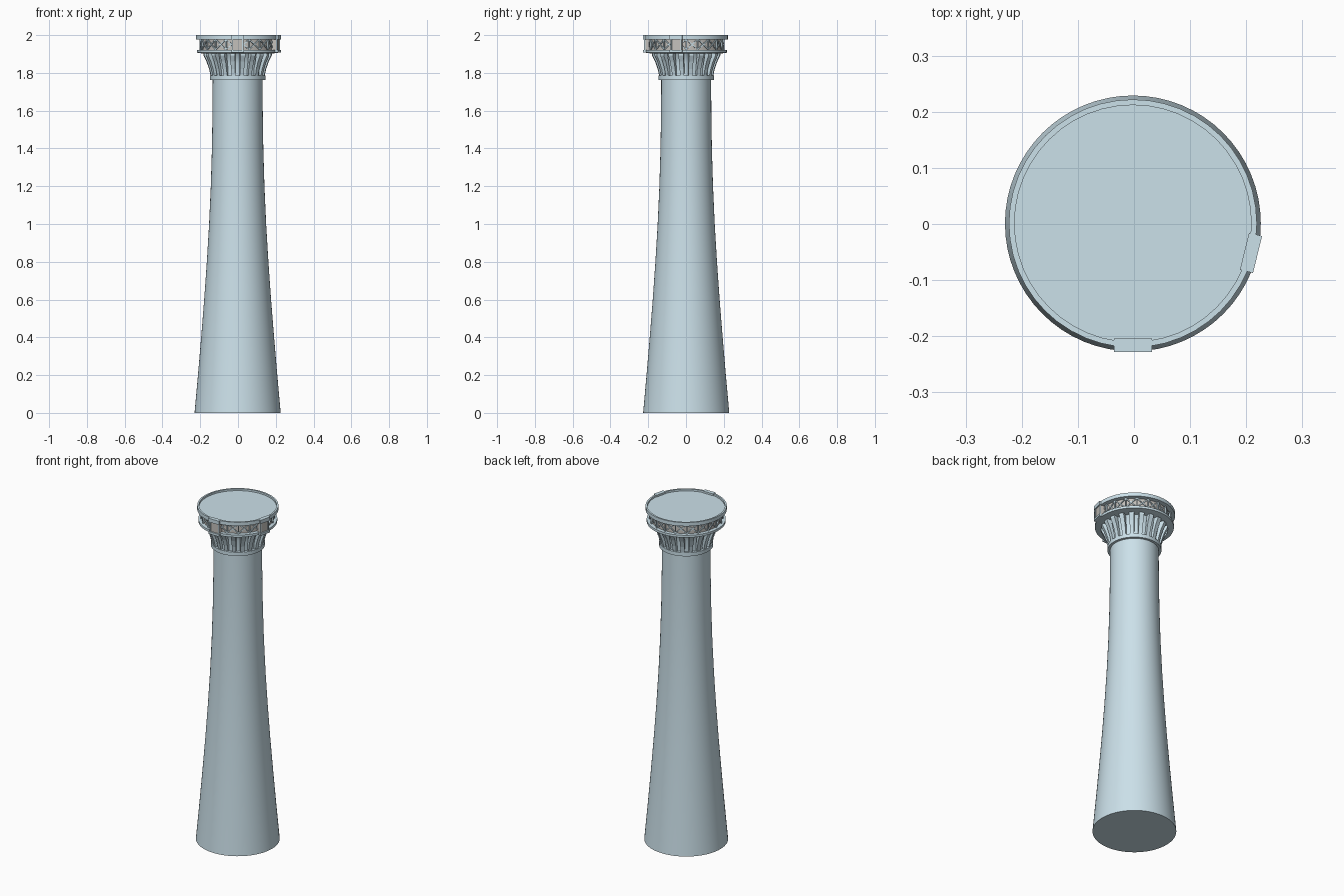
import bpy, bmesh, math
from mathutils import Vector, Matrix

if "Cube" in bpy.data.objects:
    bpy.data.objects.remove(bpy.data.objects["Cube"])

CX, CY = -0.002, 0.001
N = 20  # brackets and gallery panels


def material(name, col):
    m = bpy.data.materials.new(name)
    m.diffuse_color = col
    m.use_nodes = True
    m.node_tree.nodes["Principled BSDF"].inputs["Base Color"].default_value = m.diffuse_color
    return m


BLUE = material("pale_blue", (0.60, 0.75, 0.82, 1))
GREY = material("window_grey", (0.55, 0.53, 0.50, 1))


def finish(name, bm, mat, smooth=False):
    bmesh.ops.recalc_face_normals(bm, faces=bm.faces)
    me = bpy.data.meshes.new(name)
    bm.to_mesh(me)
    bm.free()
    me.materials.append(mat)
    ob = bpy.data.objects.new(name, me)
    ob.location = (CX, CY, 0)
    bpy.context.collection.objects.link(ob)
    if smooth:
        bpy.ops.object.select_all(action='DESELECT')
        bpy.context.view_layer.objects.active = ob
        ob.select_set(True)
        bpy.ops.object.shade_smooth_by_angle(angle=math.radians(30))
    return ob


def lathe(name, profile, mat, segs=48):
    # revolve (r, z) points; r = 0 makes a closed cap
    bm = bmesh.new()
    vs = [bm.verts.new((r, 0, z)) for r, z in profile]
    es = [bm.edges.new(p) for p in zip(vs, vs[1:])]
    bmesh.ops.spin(bm, geom=vs + es, cent=(0, 0, 0), axis=(0, 0, 1),
                   angle=2 * math.pi, steps=segs, use_duplicate=False)
    bmesh.ops.remove_doubles(bm, verts=bm.verts, dist=1e-5)
    return finish(name, bm, mat, True)


def bar(bm, p, q, width, depth):
    # rectangular bar from p to q, depth measured radially
    p, q = Vector(p), Vector(q)
    z = (q - p).normalized()
    mid = (p + q) / 2
    out = Vector((mid.x, mid.y, 0)).normalized()
    y = (out - z * out.dot(z)).normalized()
    x = y.cross(z)
    mat = Matrix((x, y, z)).transposed().to_4x4()
    mat.translation = mid
    bmesh.ops.create_cube(bm, size=1, matrix=mat @ Matrix.Diagonal(
        (width, depth, (q - p).length, 1)))


def polar(r, a, z):
    return (r * math.cos(a), r * math.sin(a), z)


# tapered shaft, with its neck running up behind the brackets
lathe("shaft", [(0, 0), (0.228, 0), (0.210, 0.2), (0.193, 0.4), (0.177, 0.6),
                (0.163, 0.8), (0.151, 1.0), (0.142, 1.2), (0.136, 1.4),
                (0.133, 1.6), (0.132, 1.77), (0.132, 1.85), (0.140, 1.88),
                (0.155, 1.905), (0, 1.905)], BLUE, 64)

# collar, gallery floor, glazed drum and roof with raised rim
lathe("collar", [(0.13, 1.763), (0.147, 1.763), (0.147, 1.785), (0.13, 1.785)], BLUE)
lathe("gallery_floor", [(0, 1.902), (0.182, 1.902), (0.215, 1.907),
                        (0.215, 1.921), (0, 1.921)], BLUE)
lathe("gallery_windows", [(0, 1.92), (0.193, 1.92), (0.193, 1.984), (0, 1.984)], GREY)
lathe("roof", [(0, 1.978), (0.221, 1.978), (0.221, 2.0), (0.211, 2.0),
               (0.211, 1.989), (0, 1.989)], BLUE)

# flaring brackets: one curved fin, repeated around the neck
inner = [(0.128, 1.783), (0.134, 1.82), (0.144, 1.86), (0.155, 1.906)]
outer = [(0.143, 1.783), (0.151, 1.82), (0.165, 1.86), (0.181, 1.892), (0.181, 1.906)]
outline = inner + outer[::-1]
bm = bmesh.new()
for i in range(N):
    a = 2 * math.pi * i / N + math.pi / N
    side = Vector((-math.sin(a), math.cos(a), 0))
    rings = []
    for s in (-1, 1):
        rings.append([bm.verts.new(Vector(polar(r, a, z)) +
                     side * s * (0.010 + (z - 1.783) * 0.03)) for r, z in outline])
    for ring in rings:
        bm.faces.new(ring)
    n = len(outline)
    for k in range(n):
        j = (k + 1) % n
        bm.faces.new((rings[0][k], rings[0][j], rings[1][j], rings[1][k]))
finish("brackets", bm, BLUE)

# crossed lattice and posts over the windows
bm = bmesh.new()
for i in range(N):
    a = 2 * math.pi * i / N
    b = a + 2 * math.pi / N
    bar(bm, polar(0.199, a, 1.92), polar(0.199, a, 1.98), 0.006, 0.008)
    bar(bm, polar(0.199, a, 1.923), polar(0.199, b, 1.978), 0.006, 0.006)
    bar(bm, polar(0.199, b, 1.923), polar(0.199, a, 1.978), 0.006, 0.006)
finish("lattice", bm, BLUE)


# two projecting bays: grey box between blue floor and roof slabs
def bay(name, deg):
    a = math.radians(deg)
    parts = (("floor", 0.068, 0.229, 1.907, 1.921, BLUE),
             ("window", 0.056, 0.221, 1.921, 1.980, GREY),
             ("roof", 0.068, 0.229, 1.978, 2.0, BLUE))
    for part, w, r, z0, z1, mat in parts:
        bm = bmesh.new()
        r0 = 0.205 if part == "roof" else 0.18
        m = Matrix.Rotation(a, 4, 'Z') @ Matrix.Translation(
            ((r + r0) / 2, 0, (z0 + z1) / 2)) @ Matrix.Diagonal((r - r0, w, z1 - z0, 1))
        bmesh.ops.create_cube(bm, size=1, matrix=m)
        finish(f"{name}_{part}", bm, mat)
    bm = bmesh.new()
    for s in (-1, 1):
        c = Matrix.Rotation(a, 4, 'Z')
        bar(bm, c @ Vector((0.22, s * 0.027, 1.92)), c @ Vector((0.22, s * 0.027, 1.98)),
            0.007, 0.007)
    finish(f"{name}_posts", bm, BLUE)


bay("front_bay", -90)
bay("side_bay", -14)
